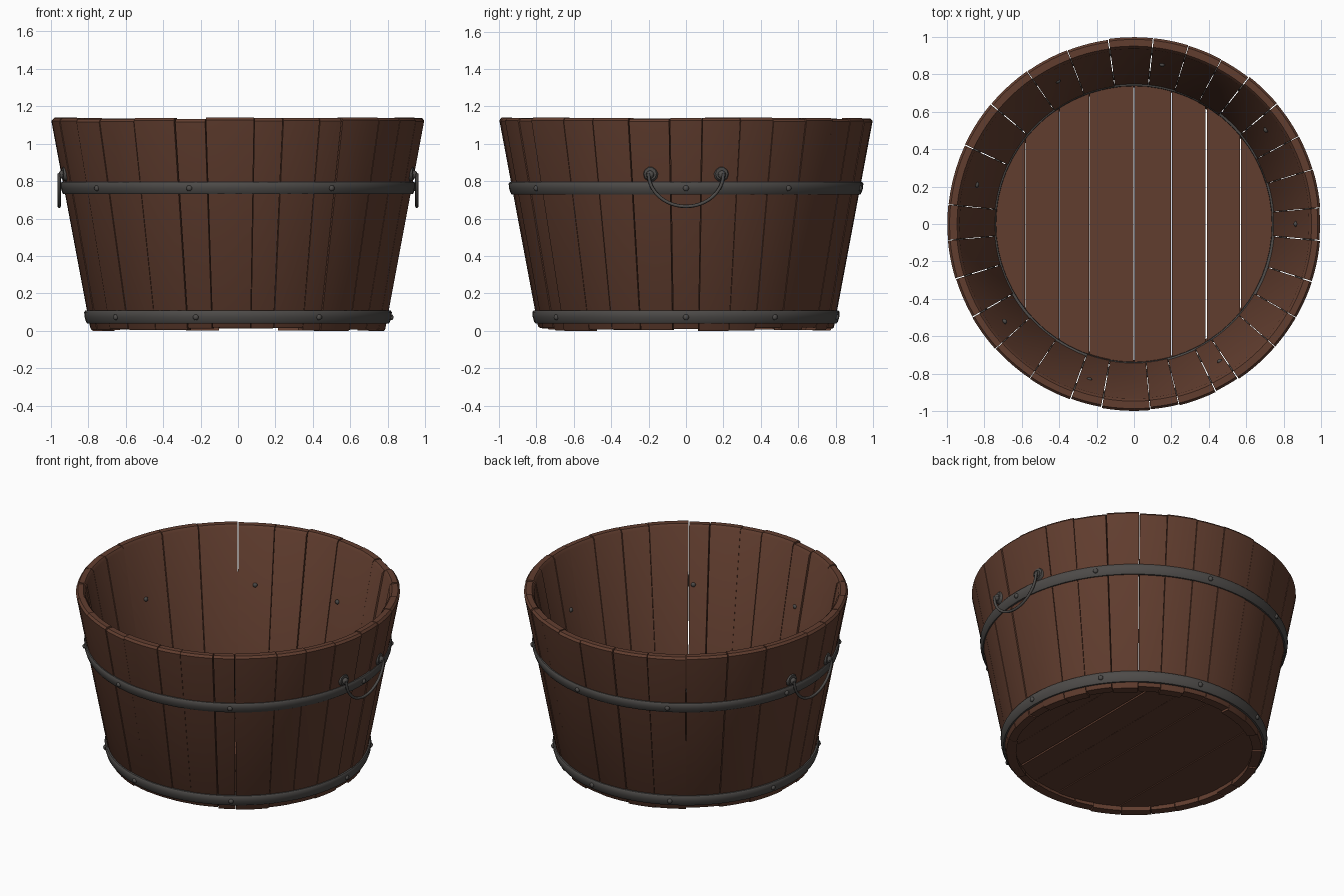
import bpy, bmesh, math, random
from mathutils import Vector, Matrix

random.seed(4)
if "Cube" in bpy.data.objects:
    bpy.data.objects.remove(bpy.data.objects["Cube"], do_unlink=True)


def material(name, color):
    m = bpy.data.materials.new(name)
    m.use_nodes = True
    m.diffuse_color = (*color, 1)
    bsdf = m.node_tree.nodes["Principled BSDF"]
    bsdf.inputs["Base Color"].default_value = (*color, 1)
    bsdf.inputs["Roughness"].default_value = 0.8
    return m


WOOD = material("brown wood", (0.120, 0.047, 0.028))
IRON = material("dark iron", (0.075, 0.070, 0.066))


def finish(bm, name, mat, angle=35):
    bmesh.ops.recalc_face_normals(bm, faces=bm.faces)
    me = bpy.data.meshes.new(name)
    bm.to_mesh(me)
    bm.free()
    me.materials.append(mat)
    ob = bpy.data.objects.new(name, me)
    bpy.context.collection.objects.link(ob)
    bpy.ops.object.select_all(action='DESELECT')
    ob.select_set(True)
    bpy.context.view_layer.objects.active = ob
    bpy.ops.object.shade_smooth_by_angle(angle=math.radians(angle))
    return ob


def polar(r, a, z):
    return Vector((r * math.cos(a), r * math.sin(a), z))


def sweep(bm, profile, angles, closed):
    """Turn a closed (radius, height) profile through the given angles."""
    rings = [[bm.verts.new(polar(r, a, z)) for r, z in profile] for a in angles]
    pairs = list(zip(rings, rings[1:]))
    if closed:
        pairs.append((rings[-1], rings[0]))
    n = len(profile)
    for p, q in pairs:
        for i in range(n):
            j = (i + 1) % n
            bm.faces.new((p[i], p[j], q[j], q[i]))
    if not closed:
        bm.faces.new(rings[0])
        bm.faces.new(rings[-1])


def wall(z):
    """Outer radius of the tub at a height."""
    return 0.79 + 0.184 * z


# Staves: uneven widths, tiny gaps, slightly uneven ends
seams = [5, 17, 28, 40, 52, 62, 73, 84, 98, 111, 125, 140, 155, 174, 185, 197,
         210, 222, 236, 250, 260, 275, 284, 296, 304, 319, 330, 342, 355, 365]
bm = bmesh.new()
for k, (start, end) in enumerate(zip(seams, seams[1:])):
    gap = 0.22 if k % 4 == 3 else 0.1
    a0, a1 = math.radians(start + gap), math.radians(end - gap)
    low = 0.018 * random.random() if k else 0
    top = 1.14 - 0.01 * random.random()
    off = -0.006 * random.random()
    thick = 0.058 + 0.008 * random.random()
    ro, ri = wall(low) + off, wall(low) + off - thick
    to, ti = wall(top) + off, wall(top) + off - thick
    profile = [(ri, low), (ro - 0.006, low), (ro, low + 0.008),
               (to, top - 0.014), (to - 0.012, top),
               (ti + 0.014, top), (ti, top - 0.016)]
    steps = 5
    sweep(bm, profile, [a0 + (a1 - a0) * i / steps for i in range(steps + 1)], False)
finish(bm, "staves", WOOD)

# Floor: planks cut to a disc
bm = bmesh.new()
edges = [-0.745, -0.58, -0.4, -0.24, 0, 0.2, 0.385, 0.57, 0.745]
for k, (x0, x1) in enumerate(zip(edges, edges[1:])):
    gap = 0.004 if k in (5, 6) else 0.0015
    xs = [x0 + gap + (x1 - x0 - 2 * gap) * i / 8 for i in range(9)]
    rim = [(x, math.sqrt(max(0.748 ** 2 - x * x, 0.0001))) for x in xs]
    outline = rim + [(x, -y) for x, y in reversed(rim)]
    z = 0.075 - 0.004 * (k % 2)
    face = bm.faces.new([bm.verts.new((x, y, z)) for x, y in outline])
    new = bmesh.ops.extrude_face_region(bm, geom=[face])["geom"]
    bmesh.ops.translate(bm, vec=(0, 0, -0.035),
                        verts=[v for v in new if isinstance(v, bmesh.types.BMVert)])
finish(bm, "floor_planks", WOOD)

# Iron hoops, and the thin ring seated inside above the floor
turn = [math.tau * i / 64 for i in range(64)]


def hoop(name, z0, z1):
    mid = (z0 + z1) / 2
    b, m, t = wall(z0), wall(mid), wall(z1)
    bm = bmesh.new()
    sweep(bm, [(b - 0.02, z0), (b + 0.008, z0), (b + 0.014, z0 + 0.008),
               (m + 0.016, mid), (t + 0.012, z1 - 0.008),
               (t + 0.006, z1), (t - 0.02, z1)], turn, True)
    finish(bm, name, IRON, 50)


hoop("upper_hoop", 0.73, 0.795)
hoop("lower_hoop", 0.04, 0.108)
bm = bmesh.new()
sweep(bm, [(0.736, 0.06), (0.738, 0.108), (0.756, 0.112), (0.76, 0.06)], turn, True)
finish(bm, "inner_ring", IRON)


# Rivets through the hoops, with heads on both sides of the wall
def ball(bm, place, angle, size):
    mat = Matrix.Translation(place) @ Matrix.Rotation(angle, 4, 'Z') @ Matrix.Diagonal((*size, 1))
    bmesh.ops.create_uvsphere(bm, u_segments=10, v_segments=6, radius=1, matrix=mat)


bm = bmesh.new()
for deg in (0, 35.5, 80, 118, 166, 217, 254, 302):
    a = math.radians(deg)
    for z in (0.762, 0.073):
        ball(bm, polar(wall(z) + 0.015, a, z), a, (0.013, 0.016, 0.016))
    ball(bm, polar(wall(0.762) - 0.066, a, 0.762), a, (0.012, 0.015, 0.015))
finish(bm, "rivets", IRON, 60)

# Drop handles on both sides
for side, label in ((1, "left"), (-1, "right")):
    bm = bmesh.new()
    for y in (-0.19, 0.19):
        a = math.atan2(y, 0.93 * side)
        place = polar(wall(0.84), a, 0.84)
        face_out = Matrix.Rotation(a, 4, 'Z') @ Matrix.Rotation(math.pi / 2, 4, 'Y')
        bmesh.ops.create_cone(bm, cap_ends=True, segments=10, radius1=0.046, radius2=0.034,
                              depth=0.024, matrix=Matrix.Translation(place) @ face_out)
        ball(bm, polar(wall(0.84) + 0.016, a, 0.835), a, (0.018, 0.022, 0.022))
    finish(bm, label + "_handle_mounts", IRON)

    bm = bmesh.new()
    rings = []
    for i in range(25):
        t = math.pi * i / 24
        centre = Vector((0.955 * side, 0.2 * math.cos(t), 0.84 - 0.175 * math.sin(t)))
        out = Vector((0, math.cos(t), -math.sin(t)))
        rings.append([bm.verts.new(centre + 0.009 * (math.cos(u) * out + math.sin(u) * Vector((1, 0, 0))))
                      for u in (math.tau * j / 8 for j in range(8))])
    for p, q in zip(rings, rings[1:]):
        for j in range(8):
            bm.faces.new((p[j], p[j - 1], q[j - 1], q[j]))
    bm.faces.new(rings[0])
    bm.faces.new(rings[-1])
    finish(bm, label + "_handle_bail", IRON, 60)
